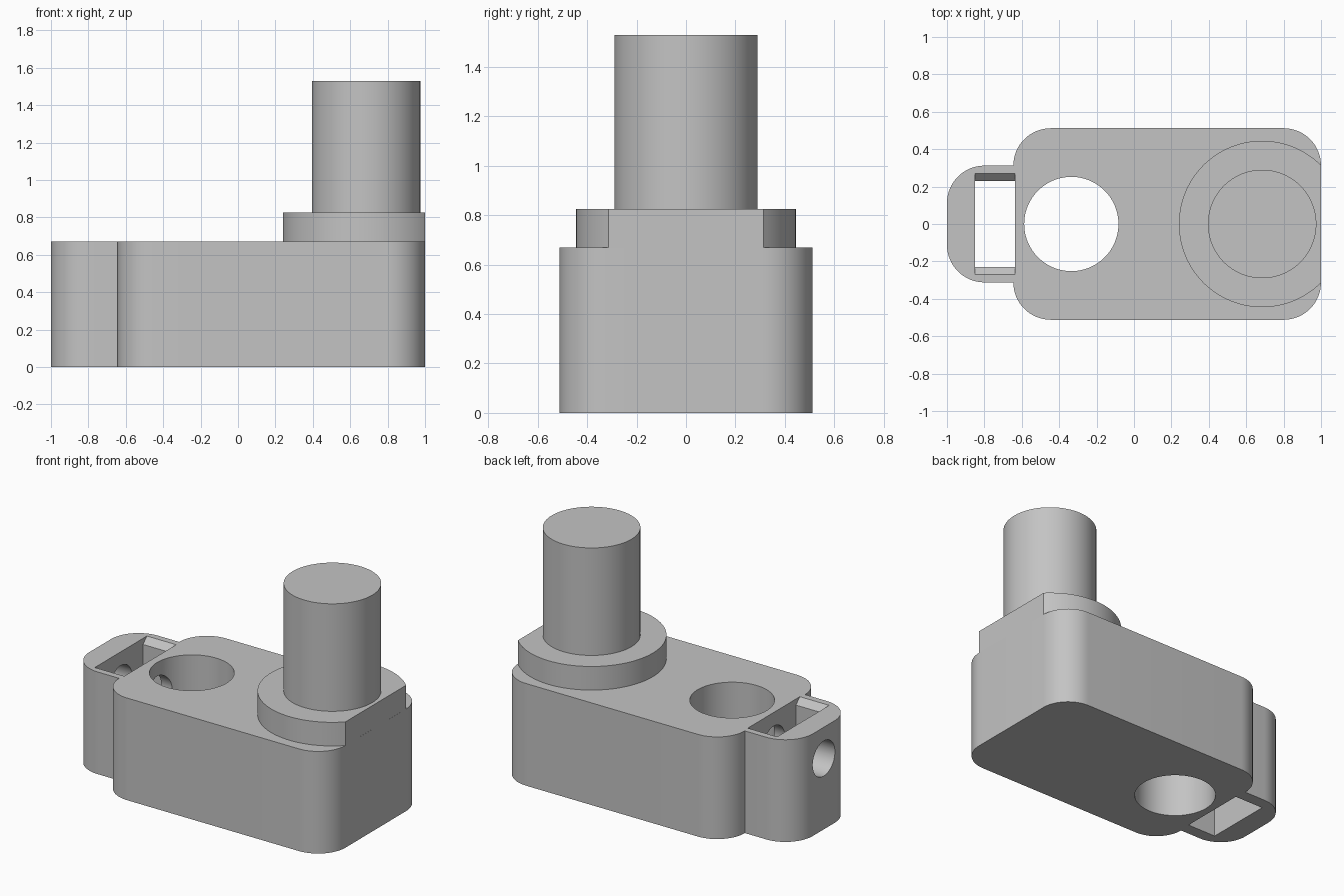
import bpy, bmesh
from math import sin, cos, radians
from mathutils import Vector

cube = bpy.data.objects.get("Cube")
if cube:
    bpy.data.objects.remove(cube, do_unlink=True)

grey = bpy.data.materials.new("plain grey")
grey.use_nodes = True
colour = (0.55, 0.55, 0.55, 1)
grey.diffuse_color = colour
grey.node_tree.nodes["Principled BSDF"].inputs["Base Color"].default_value = colour


def arc(cx, cy, r, start, end, steps):
    """Points along a circular arc, angles in degrees."""
    angles = [radians(start + (end - start) * i / steps) for i in range(steps + 1)]
    return [(cx + r * cos(a), cy + r * sin(a)) for a in angles]


def circle(cx, cy, r, steps=96):
    return arc(cx, cy, r, 0, 360, steps)[:-1]


def prism(name, outline, low, high, along_x=False):
    """Extrude an outline along z (outline in xy) or x (outline in yz)."""
    place = (lambda u, v: (low, u, v)) if along_x else (lambda u, v: (u, v, low))
    step = Vector((1, 0, 0) if along_x else (0, 0, 1)) * (high - low)
    bm = bmesh.new()
    face = bm.faces.new([bm.verts.new(place(u, v)) for u, v in outline])
    out = bmesh.ops.extrude_face_region(bm, geom=[face], use_keep_orig=True)
    moved = [g for g in out["geom"] if isinstance(g, bmesh.types.BMVert)]
    bmesh.ops.translate(bm, verts=moved, vec=step)
    bmesh.ops.recalc_face_normals(bm, faces=bm.faces)
    mesh = bpy.data.meshes.new(name)
    bm.to_mesh(mesh)
    bm.free()
    mesh.materials.append(grey)
    obj = bpy.data.objects.new(name, mesh)
    bpy.context.collection.objects.link(obj)
    return obj


def activate(obj):
    bpy.ops.object.select_all(action='DESELECT')
    obj.select_set(True)
    bpy.context.view_layer.objects.active = obj


def cut(target, cutter):
    cutter.hide_render = True
    mod = target.modifiers.new("cut", 'BOOLEAN')
    mod.operation = 'DIFFERENCE'
    mod.solver = 'EXACT'
    mod.object = cutter
    activate(target)
    bpy.ops.object.modifier_apply(modifier=mod.name)
    bpy.data.objects.remove(cutter, do_unlink=True)


TOP = 0.67
SHAFT_X = 0.685

# Body with narrower end block, half outline mirrored across y = 0
half = (arc(0.8, 0.312, 0.2, 0, 90, 16)
        + arc(-0.445, 0.312, 0.2, 90, 180, 16)
        + arc(-0.8, 0.112, 0.2, 90, 180, 16))
body = prism("body", half + [(x, -y) for x, y in reversed(half)], 0, TOP)

# Vertical bore
cut(body, prism("bore_cutter", circle(-0.335, 0, 0.252), -0.1, 0.8))

# Slot through the end block, chamfered at both ends of its upper rim
side = [(0.23, -0.1), (0.23, 0.63), (0.32, 0.72)]
slot = side + [(-y, z) for y, z in reversed(side)]
cut(body, prism("slot_cutter", slot, -0.85, -0.637, along_x=True))

# Cross hole from the end face, through the slot, into the bore
cut(body, prism("cross_hole_cutter", circle(0, 0.465, 0.115, 64), -1.1, -0.4, along_x=True))

# Collar with a flat flush with the body end, and the shaft
collar = prism("collar", arc(SHAFT_X, 0, 0.445, 45, 315, 84), TOP, 0.825)
shaft = prism("shaft", circle(SHAFT_X, 0, 0.29), 0.825, 1.53)

for part in (body, collar, shaft):
    activate(part)
    bpy.ops.object.shade_smooth_by_angle(angle=radians(30))
